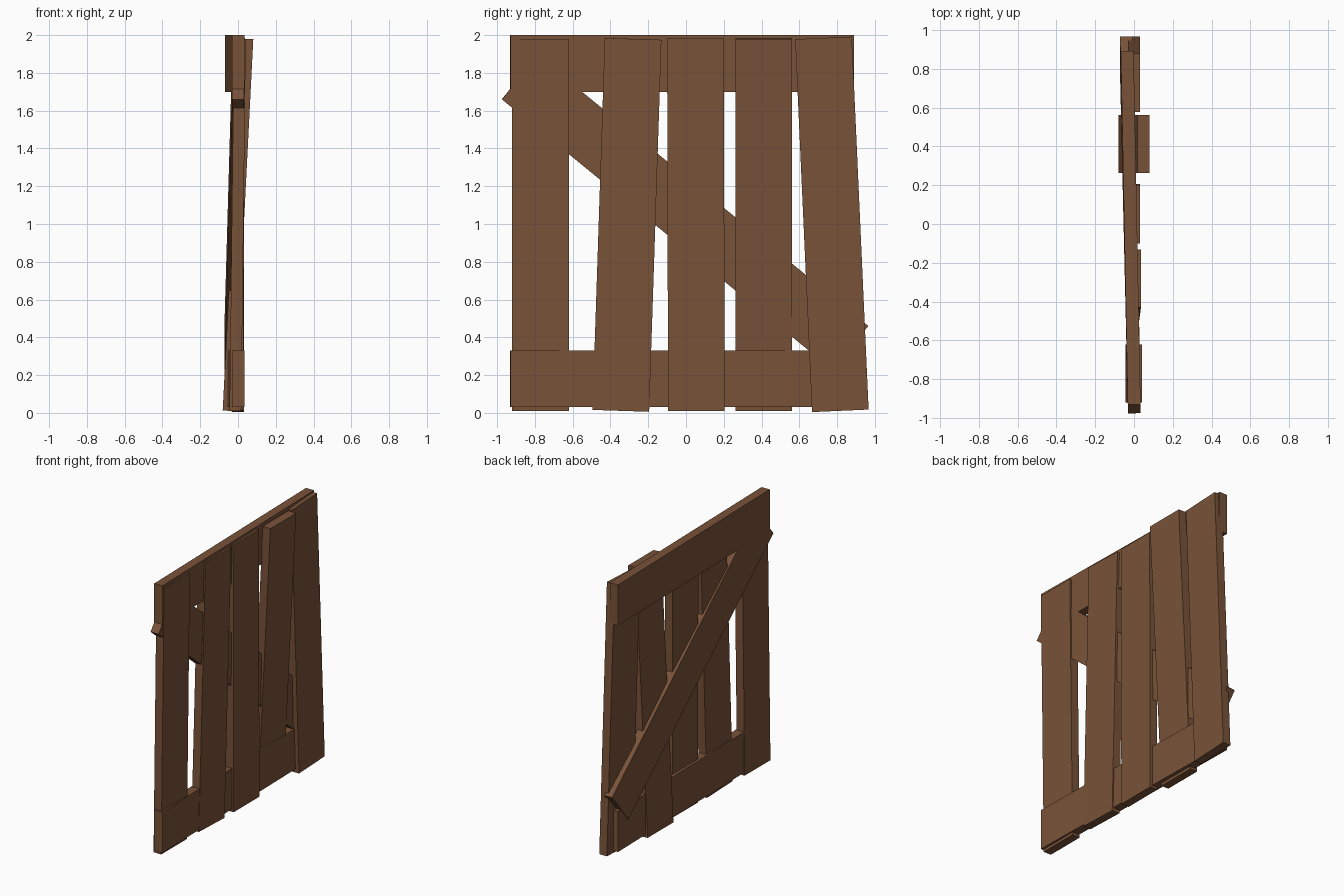
import bpy
import bmesh
from mathutils import Vector, Matrix

if "Cube" in bpy.data.objects:
    bpy.data.objects.remove(bpy.data.objects["Cube"])

wood = bpy.data.materials.new("brown_wood")
wood.diffuse_color = (0.19, 0.085, 0.04, 1.0)
wood.use_nodes = True
wood.node_tree.nodes["Principled BSDF"].inputs["Base Color"].default_value = wood.diffuse_color


def board(name, start, end, width=0.30, thick=0.062):
    """Box running from start to end, its broad side lying in the YZ plane."""
    a, b = Vector(start), Vector(end)
    along = (b - a).normalized()
    across = Vector((0, -along.z, along.y)).normalized()
    normal = across.cross(along)
    # columns: thickness, length, width
    rot = Matrix((normal, along, across)).transposed().to_4x4()
    size = Matrix.Diagonal((thick, (b - a).length, width, 1))
    bm = bmesh.new()
    bmesh.ops.create_cube(bm, size=1, matrix=Matrix.Translation((a + b) / 2) @ rot @ size)
    bmesh.ops.recalc_face_normals(bm, faces=bm.faces[:])
    mesh = bpy.data.meshes.new(name)
    bm.to_mesh(mesh)
    bm.free()
    mesh.materials.append(wood)
    obj = bpy.data.objects.new(name, mesh)
    bpy.context.collection.objects.link(obj)
    return obj


# Upright planks: (x, y) of the bottom and top centre, z range
planks = [
    ((-0.014, -0.770), (0.010, -0.770), 0.010, 1.980),
    ((-0.004, -0.345), (0.005, -0.280), 0.011, 1.980),
    ((0.000, 0.055), (0.000, 0.050), 0.010, 1.982),
    ((-0.050, 0.412), (0.050, 0.412), 0.011, 1.980),
    ((0.000, 0.817), (0.000, 0.728), 0.011, 1.985),
]
for i, (low, top, z0, z1) in enumerate(planks, 1):
    board(f"upright_plank_{i}", (*low, z0), (*top, z1))

# Horizontal rails, slightly skewed towards the back
for name, z in (("bottom_rail", 0.18), ("top_rail", 1.85)):
    board(name, (0.001, -0.93, z), (-0.035, 0.89, z), thick=0.066)

# Diagonal brace: centre of each end
board("diagonal_brace", (0.001, -0.880, 1.776), (-0.040, 0.870, 0.344), thick=0.064)
